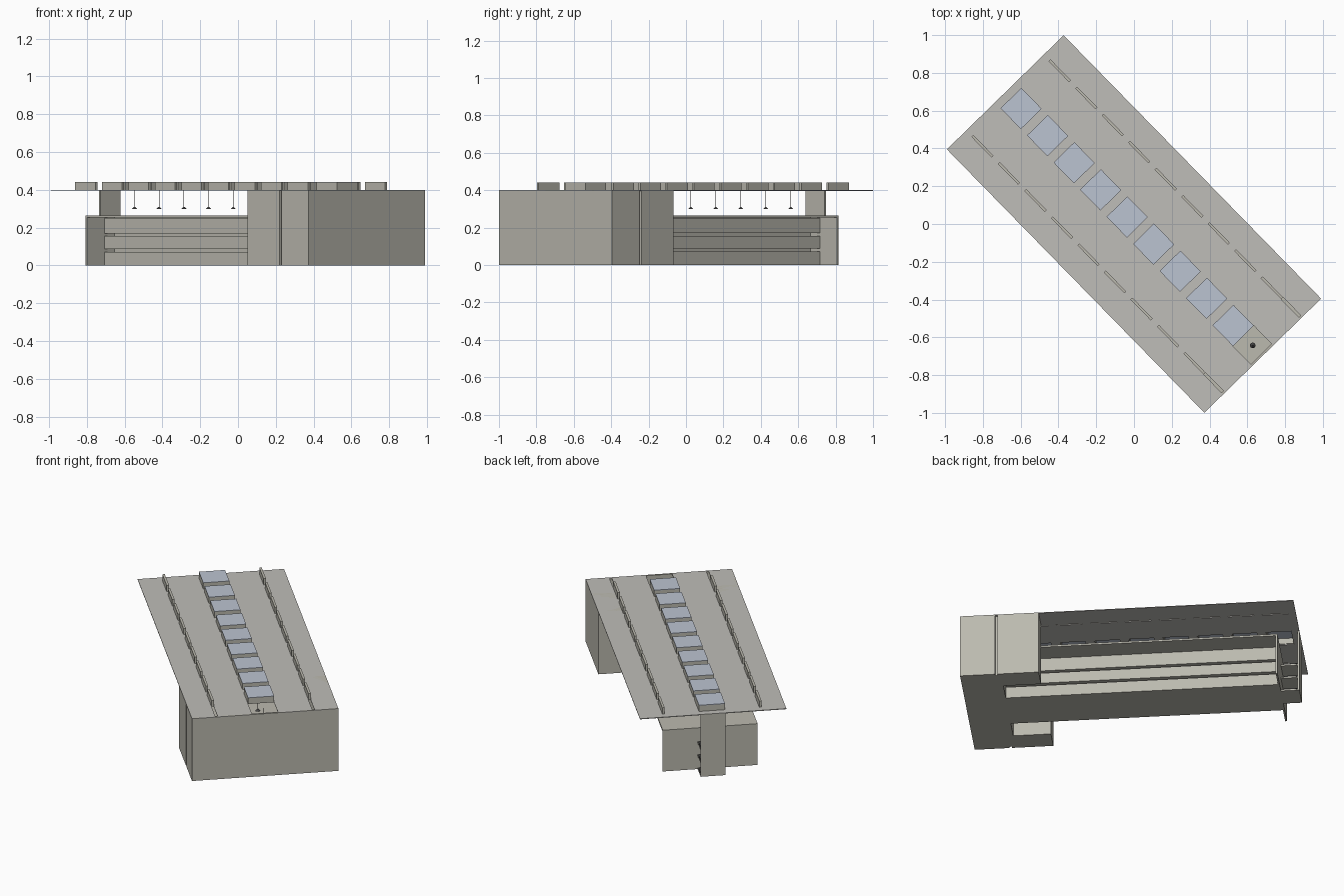
import bpy, bmesh, math
from mathutils import Matrix

if "Cube" in bpy.data.objects:
    bpy.data.objects.remove(bpy.data.objects["Cube"])

# u runs along the building, v across it; the whole model is turned in plan
TURN = Matrix.Rotation(math.radians(-45.65), 4, 'Z')
L, W, TOP, DECK = 0.975, 0.432, 0.40, 0.265
PITCH, SKY, SLOT_V = 0.198, 0.077, 0.286
sky_u = [-0.855 + 0.2008 * i for i in range(9)]


def material(name, rgb):
    m = bpy.data.materials.new(name)
    m.diffuse_color = (*rgb, 1)
    m.use_nodes = True
    m.node_tree.nodes["Principled BSDF"].inputs["Base Color"].default_value = m.diffuse_color
    return m


glass = material("glass", (0.50, 0.55, 0.64))
stone = material("stone", (0.50, 0.49, 0.43))
roofing = material("roofing", (0.52, 0.51, 0.48))
dark = material("dark_metal", (0.06, 0.06, 0.06))


def finish(name, bm, mat):
    bmesh.ops.recalc_face_normals(bm, faces=bm.faces)
    bm.transform(TURN)
    me = bpy.data.meshes.new(name)
    bm.to_mesh(me)
    bm.free()
    ob = bpy.data.objects.new(name, me)
    bpy.context.collection.objects.link(ob)
    me.materials.append(mat)
    return ob


def add_box(bm, u0, u1, v0, v1, z0, z1):
    m = Matrix.Translation(((u0 + u1) / 2, (v0 + v1) / 2, (z0 + z1) / 2)) @ \
        Matrix.Diagonal((u1 - u0, v1 - v0, z1 - z0, 1))
    bmesh.ops.create_cube(bm, size=1, matrix=m)


def boxes(name, items, mat=stone):
    bm = bmesh.new()
    for b in items:
        add_box(bm, *b)
    return finish(name, bm, mat)


def both(u0, u1, v0, v1, z0, z1):
    return [(u0, u1, v0, v1, z0, z1), (u0, u1, -v1, -v0, z0, z1)]


# roof sheet: a grid of cells with skylight and slot openings left out
cuts_u = [-L]
for u in sky_u:
    cuts_u += [u - SKY, u + SKY]
cuts_u += [L]
h = 0.007
cuts_v = [-W, -SLOT_V - h, -SLOT_V + h, -SKY, SKY, SLOT_V - h, SLOT_V + h, W]
bm = bmesh.new()
for i in range(len(cuts_u) - 1):
    for j in range(len(cuts_v) - 1):
        if j % 2 == 1 and (i % 2 == 1 or i == len(cuts_u) - 2):
            continue
        bm.faces.new([bm.verts.new((cuts_u[i + a], cuts_v[j + b], TOP))
                      for a, b in ((0, 0), (1, 0), (1, 1), (0, 1))])
bmesh.ops.remove_doubles(bm, verts=bm.verts, dist=1e-5)
roof = finish("roof", bm, roofing)
sol = roof.modifiers.new("thickness", 'SOLIDIFY')
sol.thickness = 0.004

# skylights: curbs with a glass lid, and narrow slot lights either side
curbs, lids, slots = [], [], []
t = 0.005
for u in sky_u:
    a, b = u - SKY, u + SKY
    curbs += both(a, b, SKY - t, SKY, TOP, 0.438)
    curbs += [(a, a + t, -SKY, SKY, TOP, 0.438), (b - t, b, -SKY, SKY, TOP, 0.438)]
    lids.append((a, b, -SKY, SKY, 0.436, 0.44))
    slots += both(a, b, SLOT_V - h, SLOT_V + h, TOP, 0.44)
boxes("skylight_curbs", curbs)
boxes("skylight_glass", lids, glass)
boxes("slot_lights", slots)

# end block: solid base, open hall above with perimeter walls
boxes("end_block_base", [(0.77, L, -W, W, 0, DECK)])
boxes("end_block_walls", [(L - 0.012, L, -W, W, DECK, TOP)]
      + both(0.77, L, W - 0.012, W, DECK, TOP))
boxes("groove_back", both(0.735, 0.77, 0.29, W - 0.014, 0, TOP)
      + [(0.735, 0.77, -0.29, 0.29, 0, DECK)])
boxes("side_wings", both(0.515, 0.756, 0.292, W, 0, TOP))

# long tiered body: recessed core with three projecting bands per side
boxes("core", [(-0.86, 0.735, -0.075, 0.075, 0, DECK)])
bands = []
for z0, z1 in ((0.0, 0.072), (0.088, 0.155), (0.170, 0.252)):
    bands += both(-0.86, 0.735, 0.074, 0.15, z0, z1)
boxes("tier_bands", bands)
boxes("deck_slab", [(-0.865, 0.735, -0.28, 0.28, 0.254, DECK)])
boxes("end_plate", [(-0.867, -0.857, -0.28, 0.28, 0, DECK)])

# stair tower at the narrow end: outer wall, landings and steps
boxes("tower_wall", [(-L, -L + 0.01, -0.074, 0.074, 0, TOP)])
boxes("tower_landings", [(-L, -0.862, -0.074, 0.074, z, z + 0.008)
                         for z in (0, 0.085, 0.168)])
boxes("tower_steps", [(-0.955, -0.885, 0.06 - 0.015 * i, 0.072 - 0.015 * i,
                       z + 0.0085 * i, z + 0.0085 * i + 0.008)
                      for z in (0.008, 0.093, 0.176) for i in range(9)], dark)

# pendant lamps hanging along the centre line
bm = bmesh.new()
for i in range(10):
    u = -0.784 + 0.187 * i
    add_box(bm, u - 0.001, u + 0.001, -0.001, 0.001, 0.308, TOP)
    bmesh.ops.create_cone(bm, cap_ends=True, segments=12, radius1=0.015,
                          radius2=0.003, depth=0.012,
                          matrix=Matrix.Translation((u, 0, 0.304)))
finish("pendant_lamps", bm, dark)
